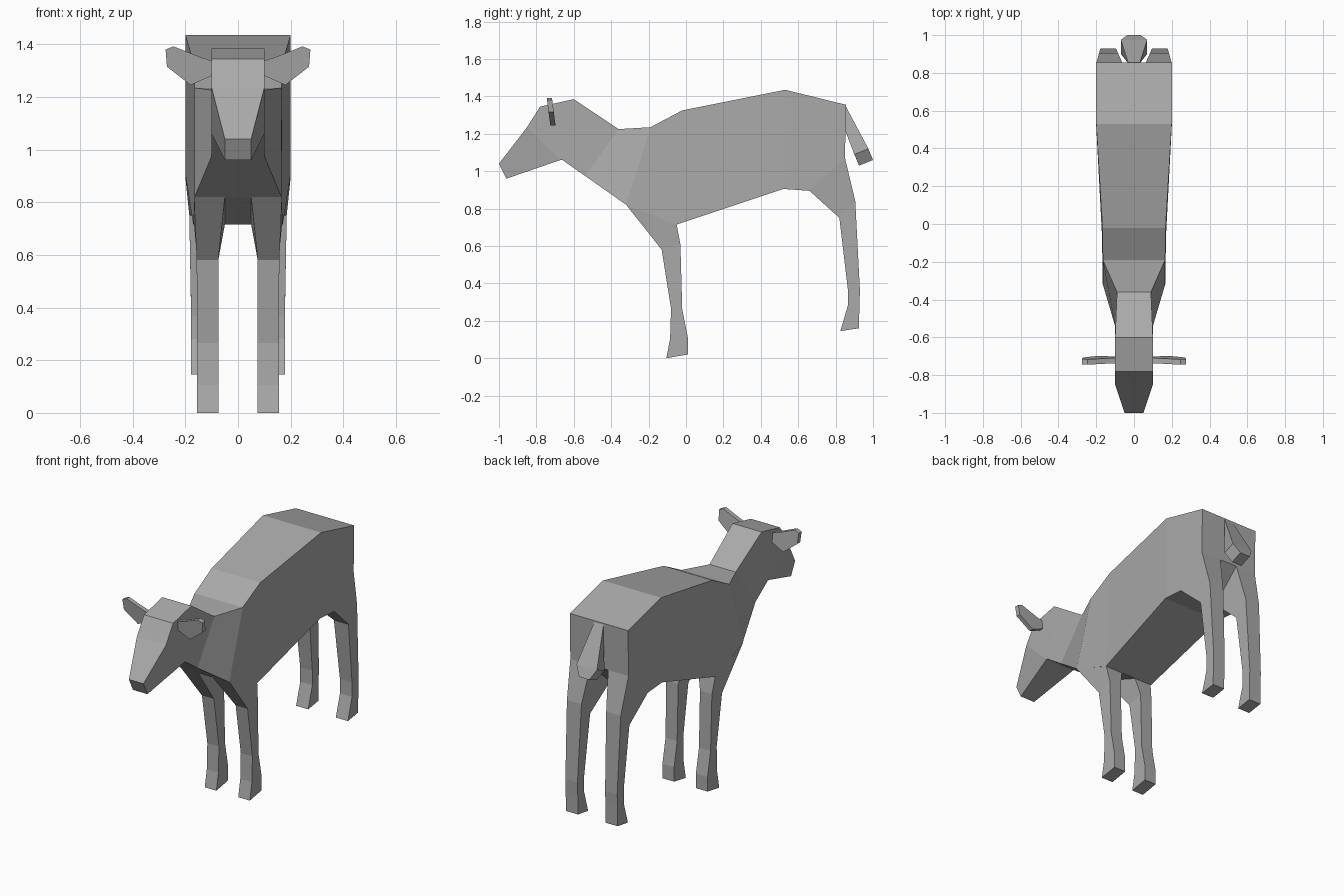
import bpy, bmesh

if "Cube" in bpy.data.objects:
    bpy.data.objects.remove(bpy.data.objects["Cube"])

coat = bpy.data.materials.new("grey coat")
coat.diffuse_color = (0.4, 0.4, 0.4, 1)
coat.use_nodes = True
coat.node_tree.nodes["Principled BSDF"].inputs["Base Color"].default_value = coat.diffuse_color


def finish(name, bm):
    bmesh.ops.remove_doubles(bm, verts=bm.verts, dist=0.0005)
    bmesh.ops.recalc_face_normals(bm, faces=bm.faces)
    mesh = bpy.data.meshes.new(name)
    bm.to_mesh(mesh)
    bm.free()
    mesh.materials.append(coat)
    obj = bpy.data.objects.new(name, mesh)
    bpy.context.collection.objects.link(obj)
    return obj


def loft(name, rings):
    """Skin a chain of four-cornered rings and cap both ends."""
    bm = bmesh.new()
    loops = [[bm.verts.new(p) for p in ring] for ring in rings]
    for a, b in zip(loops, loops[1:]):
        for i in range(4):
            j = (i + 1) % 4
            bm.faces.new((a[i], a[j], b[j], b[i]))
    bm.faces.new(loops[0])
    bm.faces.new(loops[-1])
    return finish(name, bm)


def centred(stations):
    """Rings from (upper y, z, half width, lower y, z, half width)."""
    return [[(-w, y, z), (w, y, z), (v, b, c), (-v, b, c)]
            for y, z, w, b, c, v in stations]


def side_rings(stations, s):
    """Rings from (front y, z, back y, z, inner x, outer x) on side s."""
    return [[(s * i, y, z), (s * o, y, z), (s * o, b, c), (s * i, b, c)]
            for y, z, b, c, i, o in stations]


# Head, from muzzle to the nape
loft("head", centred([
    (-1.00, 1.04, .05, -.96, .96, .05),
    (-.85, 1.235, .10, -.67, 1.06, .10),
    (-.78, 1.345, .10, -.66, 1.06, .10),
    (-.60, 1.385, .10, -.64, 1.045, .10),
    (-.36, 1.225, .09, -.54, .975, .10)]))

# Neck, widening to the shoulders
loft("neck", centred([
    (-.36, 1.225, .09, -.54, .975, .10),
    (-.19, 1.235, .165, -.32, .82, .165)]))

# Trunk, from shoulders to rump
loft("trunk", centred([
    (-.19, 1.235, .165, -.32, .82, .165),
    (-.02, 1.325, .167, -.05, .715, .17),
    (.53, 1.435, .20, .52, .905, .20),
    (.66, 1.403, .20, .66, .895, .20),
    (.855, 1.355, .20, .85, 1.07, .20)]))

# Tail, a tapered paddle
loft("tail", centred([
    (.85, 1.355, .03, .85, 1.22, .03),
    (.975, 1.12, .07, .90, 1.09, .07),
    (1.0, 1.06, .035, .925, 1.03, .035)]))

front_leg = [
    (-.32, .82, -.05, .715, .05, .167),
    (-.13, .58, -.03, .61, .075, .157),
    (-.08, .265, -.02, .26, .075, .155),
    (-.085, .105, .01, .11, .075, .155),
    (-.105, 0, .01, .02, .075, .155)]
hind_leg = [
    (.66, .895, .85, 1.07, .06, .20),
    (.82, .75, .905, .84, .085, .185),
    (.865, .37, .93, .36, .095, .178),
    (.865, .28, .927, .28, .095, .178),
    (.825, .145, .925, .16, .095, .178)]
ear_outline = [(.09, 1.335), (.09, 1.285), (.18, 1.245), (.27, 1.315),
               (.275, 1.38), (.245, 1.392), (.14, 1.35)]

for side, s in (("left", 1), ("right", -1)):
    loft(side + "_front_leg", side_rings(front_leg, s))
    loft(side + "_hind_leg", side_rings(hind_leg, s))

    # Ear, a slightly tilted plate
    bm = bmesh.new()
    ends = [[bm.verts.new((s * x, -.72 - .13 * (z - 1.31) + d, z))
             for x, z in ear_outline] for d in (-.014, .014)]
    for ring in ends:
        bm.faces.new(ring)
    for i in range(len(ear_outline)):
        j = (i + 1) % len(ear_outline)
        bm.faces.new((ends[0][i], ends[0][j], ends[1][j], ends[1][i]))
    finish(side + "_ear", bm)
